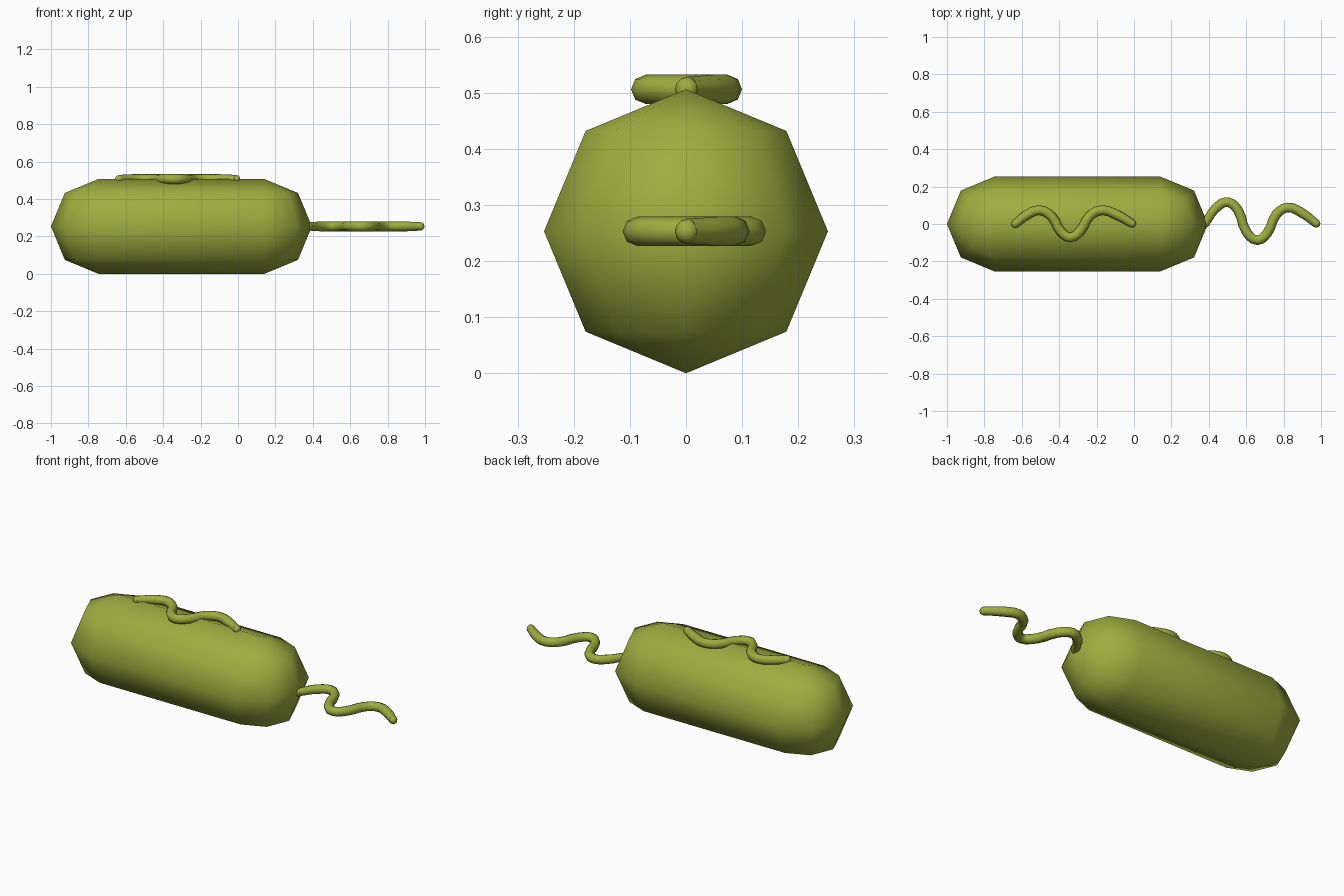
import bpy, bmesh
from mathutils import Vector

if "Cube" in bpy.data.objects:
    bpy.data.objects.remove(bpy.data.objects["Cube"])

R = 0.253
X0, X1 = -0.747, 0.142

mat = bpy.data.materials.new("olive_green")
mat.diffuse_color = (0.34, 0.42, 0.05, 1)
mat.use_nodes = True
mat.node_tree.nodes["Principled BSDF"].inputs["Base Color"].default_value = mat.diffuse_color


def finish(bm, name):
    bmesh.ops.recalc_face_normals(bm, faces=bm.faces)
    for f in bm.faces:
        f.smooth = True
    mesh = bpy.data.meshes.new(name)
    bm.to_mesh(mesh)
    bm.free()
    mesh.materials.append(mat)
    obj = bpy.data.objects.new(name, mesh)
    bpy.context.collection.objects.link(obj)
    return obj


# Body: an eight-sided sphere split at its middle and stretched into a capsule
bm = bmesh.new()
bmesh.ops.create_uvsphere(bm, u_segments=8, v_segments=4, radius=R)
seam = [e for e in bm.edges if all(abs(v.co.x) < 1e-4 for v in e.verts)]
bmesh.ops.split_edges(bm, edges=seam)
for v in bm.verts:
    side = sum(f.calc_center_median().x for f in v.link_faces)
    v.tag = side > 0
for v in bm.verts:
    v.co += Vector((X1 if v.tag else X0, 0, R))
bmesh.ops.bridge_loops(bm, edges=[e for e in bm.edges if e.is_boundary])
finish(bm, "body")


def wavy_rod(name, points, z):
    """Round rod swept along a smooth path, slightly thinner and rounded at its ends."""
    cu = bpy.data.curves.new(name + "_path", 'CURVE')
    cu.dimensions = '3D'
    cu.bevel_depth = 0.026
    cu.bevel_resolution = 2
    cu.resolution_u = 3
    cu.use_fill_caps = True
    sp = cu.splines.new('BEZIER')
    sp.bezier_points.add(len(points) - 1)
    for i, (bp, (x, y)) in enumerate(zip(sp.bezier_points, points)):
        bp.co = (x, y, z)
        bp.handle_left_type = bp.handle_right_type = 'AUTO'
        bp.radius = 0.86 if i in (0, len(points) - 1) else 1.0
    tmp = bpy.data.objects.new(name + "_path", cu)
    bpy.context.collection.objects.link(tmp)
    deps = bpy.context.evaluated_depsgraph_get()
    mesh = bpy.data.meshes.new_from_object(tmp.evaluated_get(deps))
    bm = bmesh.new()
    bm.from_mesh(mesh)
    bpy.data.objects.remove(tmp)
    for x, y in (points[0], points[-1]):
        ball = bmesh.ops.create_uvsphere(bm, u_segments=8, v_segments=6, radius=0.022)
        bmesh.ops.translate(bm, verts=ball["verts"], vec=(x, y, z))
    finish(bm, name)


# Tail at the right end
wavy_rod("tail", [(0.38, 0), (0.44, 0.087), (0.50, 0.117), (0.555, 0.075), (0.60, -0.04),
                  (0.66, -0.087), (0.715, -0.045), (0.76, 0.05), (0.82, 0.088),
                  (0.90, 0.058), (0.975, 0.002)], R)

# Wavy strand lying on top of the body
wavy_rod("top_strand", [(-0.635, 0), (-0.57, 0.05), (-0.505, 0.074), (-0.44, 0.04),
                        (-0.39, -0.042), (-0.34, -0.072), (-0.285, -0.035), (-0.235, 0.045),
                        (-0.17, 0.074), (-0.09, 0.048), (-0.01, 0.002)], 0.506)
